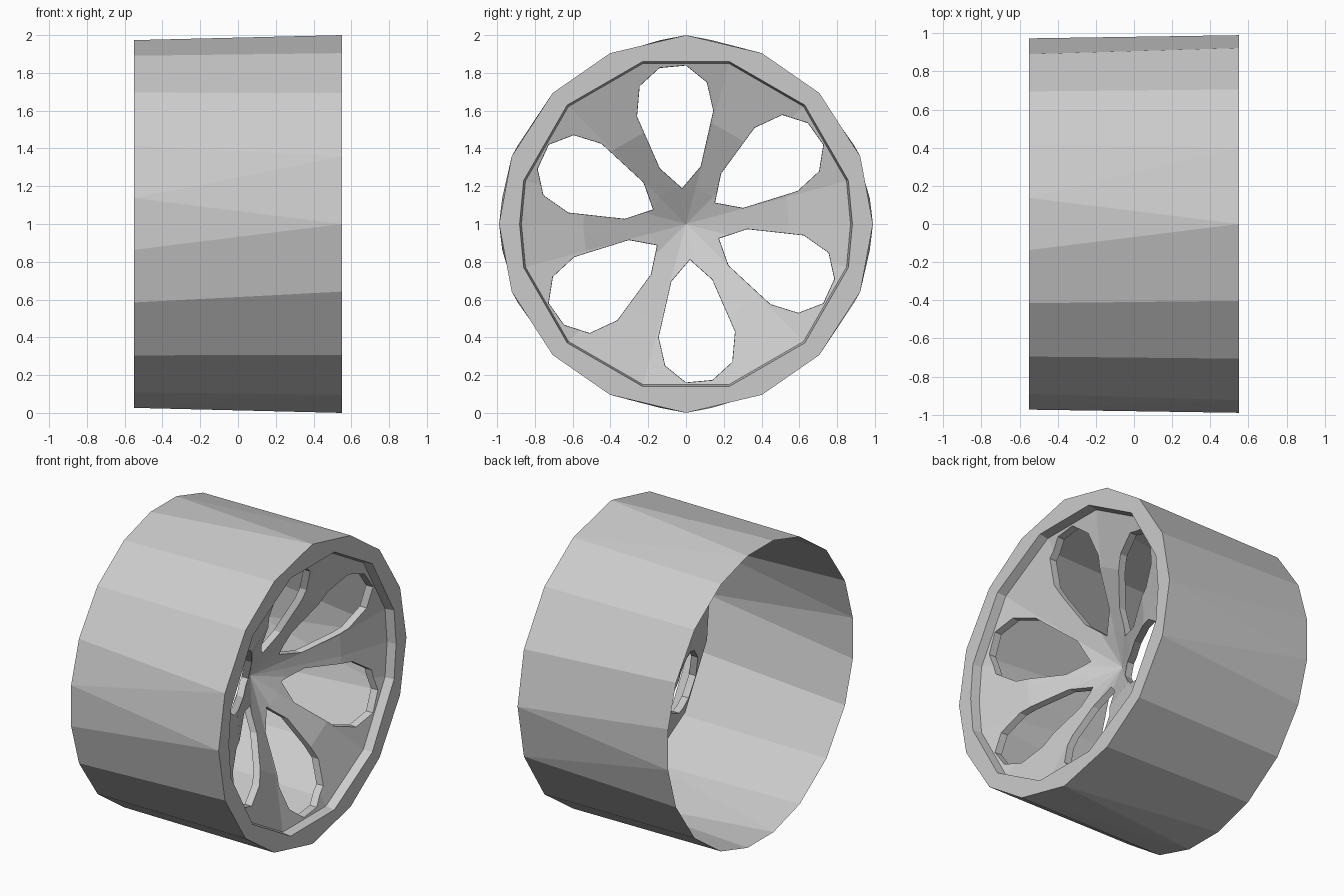
import bpy, bmesh
from math import cos, sin, radians, pi

cube = bpy.data.objects.get("Cube")
if cube:
    bpy.data.objects.remove(cube, do_unlink=True)

# One plain grey metal
metal = bpy.data.materials.new("grey_metal")
metal.use_nodes = True
GREY = (0.6, 0.6, 0.6, 1)
metal.diffuse_color = GREY
metal.node_tree.nodes["Principled BSDF"].inputs["Base Color"].default_value = GREY


def make_object(name, bm, fix_normals=True):
    if fix_normals:
        bmesh.ops.recalc_face_normals(bm, faces=bm.faces)
    mesh = bpy.data.meshes.new(name)
    bm.to_mesh(mesh)
    bm.free()
    mesh.materials.append(metal)
    obj = bpy.data.objects.new(name, mesh)
    bpy.context.collection.objects.link(obj)
    return obj


def ring(bm, angles, radii, x):
    """Ring of vertices around the axle."""
    return [bm.verts.new((x, r * cos(radians(a)), 1 + r * sin(radians(a))))
            for a, r in zip(angles, radii)]


def zip_rings(bm, a, aa, b, ba):
    """Join two rings with different counts by advancing around the angle."""
    n, m, i, j = len(a), len(b), 0, 0
    while i < n or j < m:
        next_a = aa[(i + 1) % n] + 360 * ((i + 1) // n)
        next_b = ba[(j + 1) % m] + 360 * ((j + 1) // m)
        if i < n and j < m and abs(next_a - next_b) < 4:
            bm.faces.new((a[i % n], a[(i + 1) % n], b[(j + 1) % m], b[j % m]))
            i, j = i + 1, j + 1
        elif j >= m or (i < n and next_a < next_b):
            bm.faces.new((a[i % n], a[(i + 1) % n], b[j % m]))
            i += 1
        else:
            bm.faces.new((a[i % n], b[(j + 1) % m], b[j % m]))
            j += 1


# Barrel: open thin shell with a flat front lip
quarter = (0, 21.2, 44.5, 66)
front_angles = [q * 90 + a for q in range(4) for a in quarter]
front_angles = sorted([a if a % 180 < 90 else 90 + 180 * (a // 180) + 90 - a % 90
                       if a % 90 else a for a in front_angles])
front_radii = [1.0 if a in (90, 270) else 0.99 for a in front_angles]
back_angles = [q * 90 + a for q in range(4) for a in (-8, 8, 25, 45, 65)]
lip_angles = sorted([15 + 30 * k for k in range(12)] + [0, 180])
lip_scale = [0.99 if a % 180 == 0 else 1 for a in lip_angles]

bm = bmesh.new()
front = ring(bm, front_angles, front_radii, 0.55)
back = ring(bm, back_angles, [0.983] * len(back_angles), -0.55)
lip = ring(bm, lip_angles, [0.89 * s for s in lip_scale], 0.55)
zip_rings(bm, front, front_angles, back, back_angles)
zip_rings(bm, front, front_angles, lip, lip_angles)
make_object("rim_barrel", bm)

# Dish: closed lathe, sunken towards the hub
profile = [(0.89, 0.55), (0.88, 0.49), (0.55, 0.38), (0.2, 0.2), (0, 0.09),
           (0, 0.04), (0.2, 0.15), (0.55, 0.33), (0.88, 0.44), (0.92, 0.54)]
bm = bmesh.new()
loops = []
for r, x in profile:
    if r == 0:
        loops.append([bm.verts.new((x, 0, 1))])
    else:
        loops.append(ring(bm, lip_angles, [r * s for s in lip_scale], x))
for k, a in enumerate(loops):
    b = loops[(k + 1) % len(loops)]
    if len(a) == len(b) == 1:
        continue
    n = max(len(a), len(b))
    for i in range(n):
        j = (i + 1) % n
        corners = [a[i % len(a)], a[j % len(a)], b[j % len(b)], b[i % len(b)]]
        bm.faces.new(list(dict.fromkeys(corners)))
spokes = make_object("spoke_dish", bm)

# Cutter: six skewed teardrop prisms, narrower towards the back
teardrop = [(-0.02, 0.18), (0.08, 0.3), (0.145, 0.6), (0.11, 0.75), (0.0, 0.838),
            (-0.14, 0.825), (-0.245, 0.73), (-0.26, 0.57), (-0.14, 0.29)]
cy = sum(p[0] for p in teardrop) / len(teardrop)
cz = sum(p[1] for p in teardrop) / len(teardrop)
bm = bmesh.new()
for k in range(6):
    c, s = cos(k * pi / 3), sin(k * pi / 3)
    ends = []
    for x, scale in ((0.7, 1.03), (-0.1, 0.95)):
        pts = [(cy + (y - cy) * scale, cz + (z - cz) * scale) for y, z in teardrop]
        ends.append([bm.verts.new((x, y * c - z * s, 1 + y * s + z * c)) for y, z in pts])
    top, low = ends
    bm.faces.new(top)
    bm.faces.new(low[::-1])
    for i in range(len(top)):
        j = (i + 1) % len(top)
        bm.faces.new((top[i], low[i], low[j], top[j]))
cutter = make_object("spoke_hole_cutter", bm)
cutter.hide_render = True

# Cut the openings between the spokes
cut = spokes.modifiers.new("holes", 'BOOLEAN')
cut.operation = 'DIFFERENCE'
cut.solver = 'EXACT'
cut.object = cutter
bpy.context.view_layer.objects.active = spokes
bpy.ops.object.modifier_apply(modifier=cut.name)
bpy.data.objects.remove(cutter, do_unlink=True)
